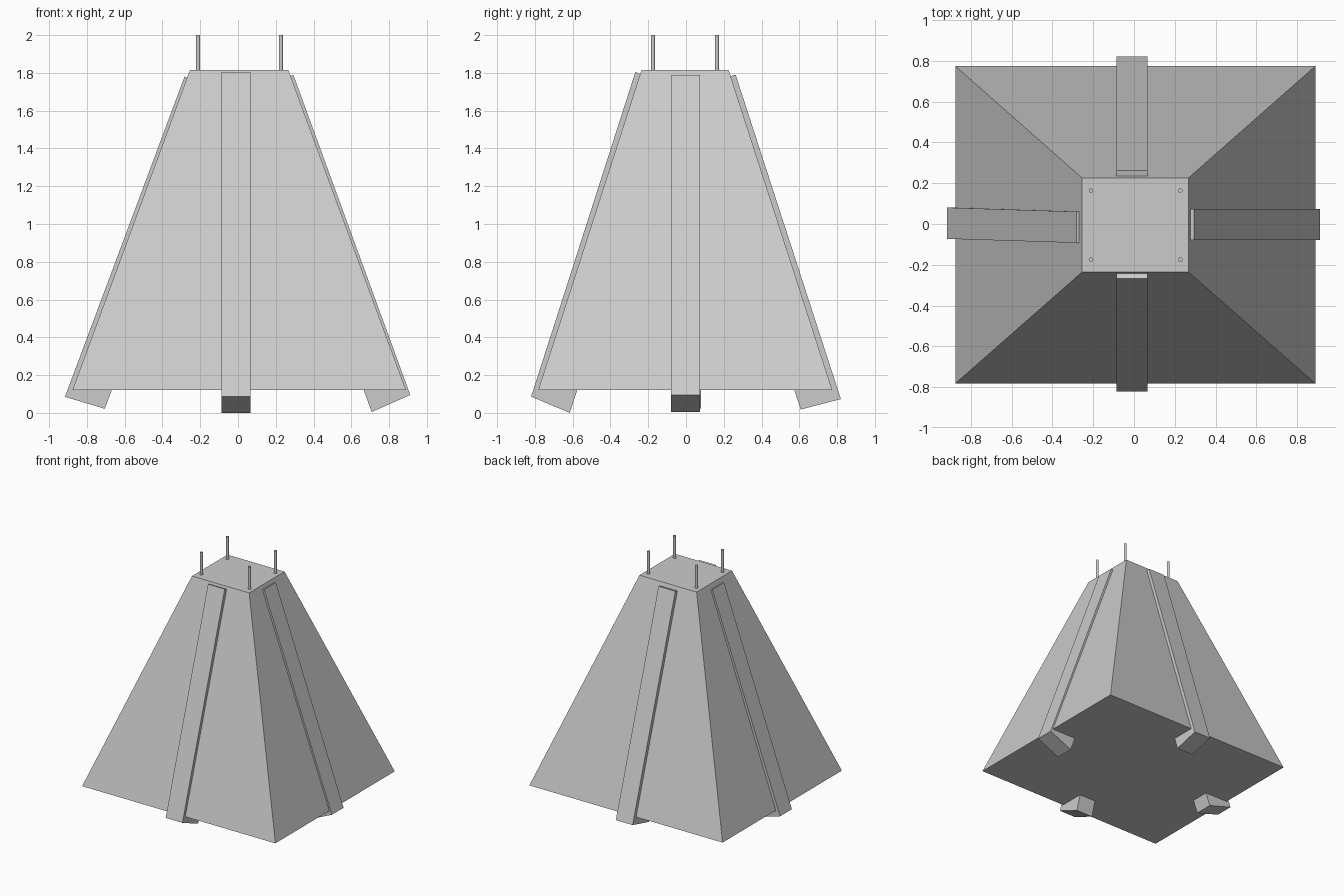
import bpy, bmesh
from mathutils import Vector

if "Cube" in bpy.data.objects:
    bpy.data.objects.remove(bpy.data.objects["Cube"])


def box_from_rings(name, lower, upper):
    """Closed six-sided solid between two four-point rings."""
    bm = bmesh.new()
    lo = [bm.verts.new(p) for p in lower]
    up = [bm.verts.new(p) for p in upper]
    bm.faces.new(lo)
    bm.faces.new(up)
    for i in range(4):
        j = (i + 1) % 4
        bm.faces.new((lo[i], lo[j], up[j], up[i]))
    bmesh.ops.recalc_face_normals(bm, faces=bm.faces)
    mesh = bpy.data.meshes.new(name)
    bm.to_mesh(mesh)
    bm.free()
    obj = bpy.data.objects.new(name, mesh)
    bpy.context.collection.objects.link(obj)
    return obj


def rectangle(x0, x1, y0, y1, z):
    return [(x0, y0, z), (x1, y0, z), (x1, y1, z), (x0, y1, z)]


def leg(name, axis, foot_out, foot_in, head_out, foot_side, head_side, width=0.153):
    """Leaning beam: (distance, z) corners along an axis, sideways centre at each end."""
    foot_out, foot_in, head_out = Vector(foot_out), Vector(foot_in), Vector(head_out)
    head_in = head_out + foot_in - foot_out

    def ring(outer, inner, side):
        pts = []
        for p, s in ((outer, -1), (outer, 1), (inner, 1), (inner, -1)):
            w = side + s * width / 2
            pts.append((p.x, w, p.y) if axis == "x" else (w, p.x, p.y))
        return pts

    return box_from_rings(name, ring(foot_out, foot_in, foot_side),
                          ring(head_out, head_in, head_side))


# Tapered body
box_from_rings("body", rectangle(-0.876, 0.889, -0.782, 0.774, 0.122),
               rectangle(-0.255, 0.267, -0.236, 0.226, 1.814))

# Leaning legs, one through each face
leg("left_leg", "x", (-0.916, 0.085), (-0.705, 0.022), (-0.283, 1.78), 0.004, -0.016)
leg("right_leg", "x", (0.912, 0.095), (0.708, 0.005), (0.293, 1.79), -0.002, -0.002)
leg("front_leg", "y", (-0.82, 0.086), (-0.615, 0.0), (-0.268, 1.805), -0.01, -0.01)
leg("back_leg", "y", (0.82, 0.073), (0.607, 0.018), (0.263, 1.79), -0.01, -0.01)

# Corner pins on the top plate
for x in (-0.211, 0.227):
    for y in (-0.175, 0.164):
        bpy.ops.mesh.primitive_cylinder_add(vertices=16, radius=0.011, depth=0.22,
                                            location=(x, y, 1.89))
        bpy.context.object.name = "top_pin"
        bpy.ops.object.shade_smooth_by_angle()
